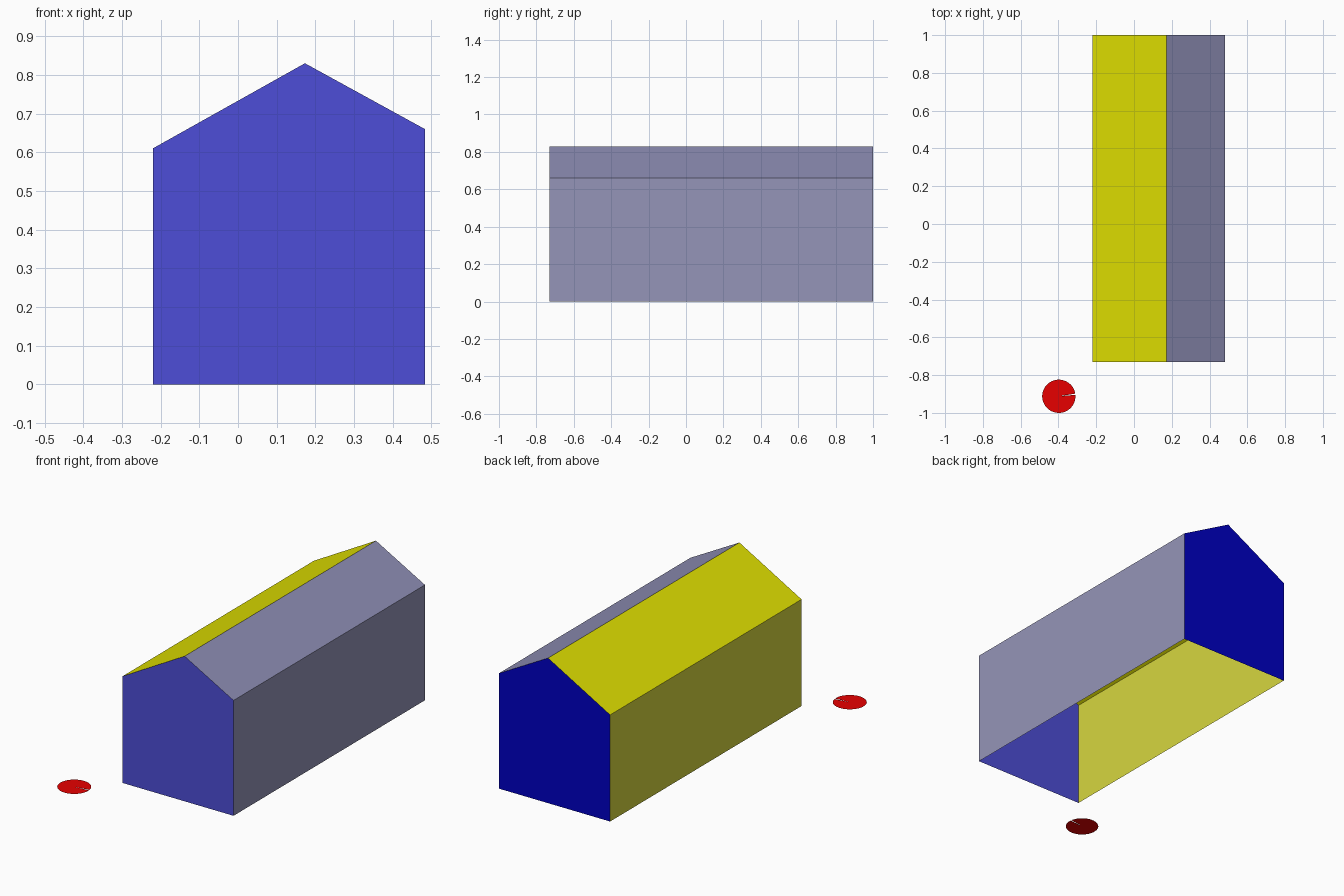
import bpy
from math import cos, sin, radians

if "Cube" in bpy.data.objects:
    bpy.data.objects.remove(bpy.data.objects["Cube"])

Y0, Y1 = -0.73, 1.0
# House outline in x, z: left foot, left eave, ridge, right eave, right foot
PROFILE = [(-0.22, 0), (-0.22, 0.61), (0.173, 0.83), (0.483, 0.66), (0.483, 0)]


def panel(name, points, faces, color):
    mesh = bpy.data.meshes.new(name)
    mesh.from_pydata(points, [], faces)
    obj = bpy.data.objects.new(name, mesh)
    bpy.context.collection.objects.link(obj)
    mat = bpy.data.materials.new(name + "_paint")
    mat.diffuse_color = (*color, 1)
    mat.use_nodes = True
    mat.node_tree.nodes["Principled BSDF"].inputs["Base Color"].default_value = mat.diffuse_color
    mesh.materials.append(mat)
    return obj


# Gable ends
panel("front_gable", [(x, Y0, z) for x, z in PROFILE], [(4, 3, 2, 1, 0)], (0.075, 0.075, 0.68))
panel("back_gable", [(x, Y1, z) for x, z in PROFILE], [(0, 1, 2, 3, 4)], (0.0, 0.0, 0.55))

# Walls and roof slopes, each spanning one edge of the outline; bottom stays open
sides = [("left_wall", (0.68, 0.68, 0.05)), ("left_roof", (0.75, 0.75, 0.0)),
         ("right_roof", (0.27, 0.27, 0.46)), ("right_wall", (0.30, 0.30, 0.48))]
for (name, color), (xa, za), (xb, zb) in zip(sides, PROFILE, PROFILE[1:]):
    panel(name, [(xa, Y0, za), (xb, Y0, zb), (xb, Y1, zb), (xa, Y1, za)],
          [(0, 1, 2, 3)], color)

# Flat ground disc, with its thin slit
N, R, CX, CY = 64, 0.088, -0.398, -0.912
angles = [radians(9 + 356 * i / N) for i in range(N + 1)]
rim = [(CX + R * cos(a), CY + R * sin(a), 0) for a in angles]
panel("ground_disc", [(CX, CY, 0)] + rim,
      [(0, i + 1, i + 2) for i in range(N)], (0.8, 0.0, 0.0))
